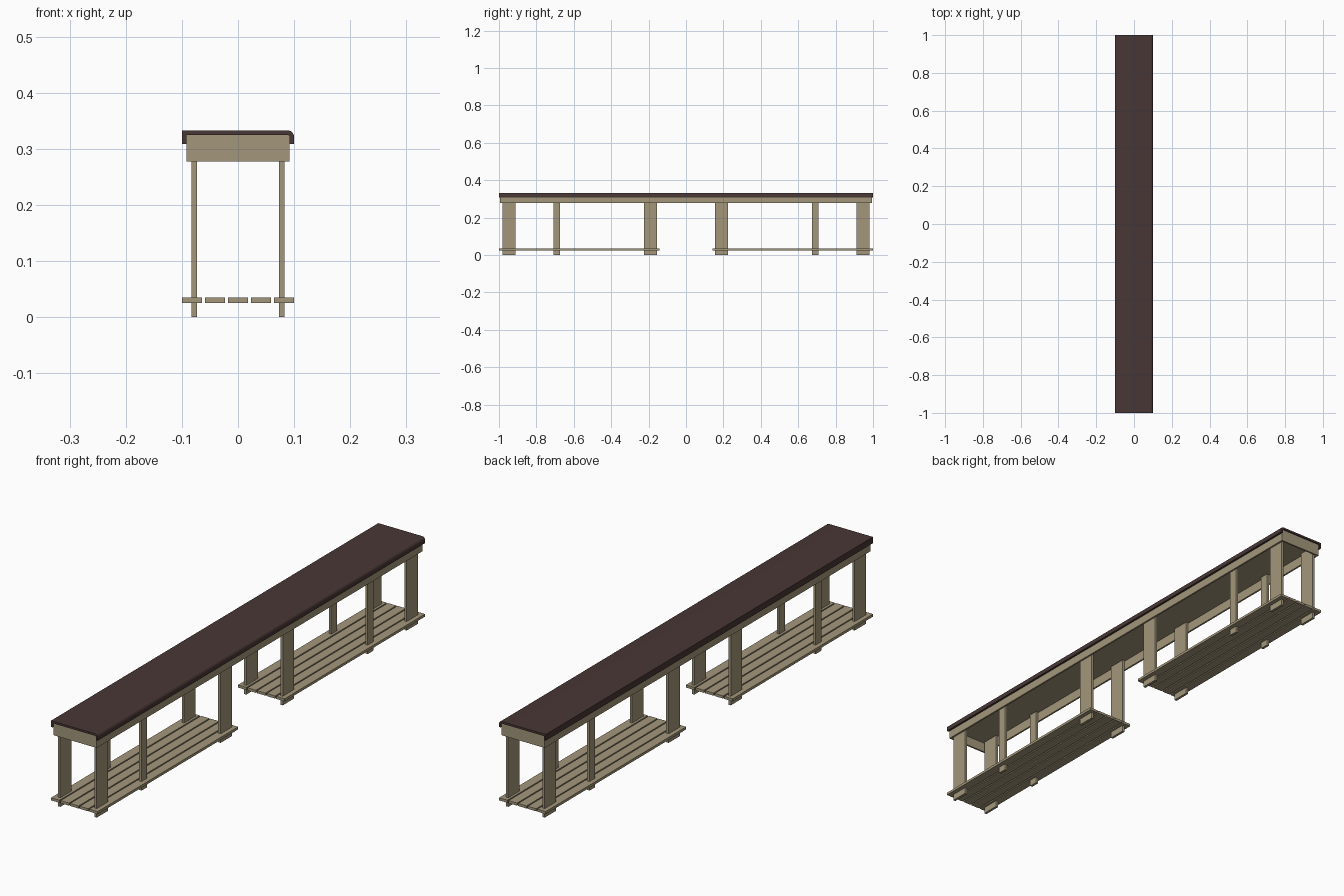
import bpy, bmesh, math

if "Cube" in bpy.data.objects:
    bpy.data.objects.remove(bpy.data.objects["Cube"])

def material(name, rgb):
    m = bpy.data.materials.new(name)
    m.diffuse_color = (*rgb, 1)
    m.use_nodes = True
    m.node_tree.nodes["Principled BSDF"].inputs["Base Color"].default_value = m.diffuse_color
    return m

WOOD = material("pale_wood", (0.37, 0.31, 0.20))
DARK = material("dark_top", (0.065, 0.038, 0.035))

def finish(name, bm, mat):
    bmesh.ops.recalc_face_normals(bm, faces=bm.faces)
    me = bpy.data.meshes.new(name)
    bm.to_mesh(me)
    bm.free()
    me.materials.append(mat)
    ob = bpy.data.objects.new(name, me)
    bpy.context.collection.objects.link(ob)
    return ob

def box(name, x, y, z, mat=WOOD):
    """Box from (min, max) ranges on each axis."""
    bm = bmesh.new()
    bmesh.ops.create_cube(bm, size=1)
    for v in bm.verts:
        for i, (a, b) in enumerate((x, y, z)):
            v.co[i] = (a + b) / 2 + v.co[i] * (b - a)
    return finish(name, bm, mat)

# dark lid: channel profile with a rounded right edge, extruded along y
def arc(r, cx, cz, steps=6):
    return [(cx + r * math.cos(t), cz + r * math.sin(t))
            for t in (i * math.pi / 2 / steps for i in range(steps + 1))]

outer = [(-0.1, 0.309), (-0.1, 0.333)] + arc(0.012, 0.088, 0.321)[::-1] + [(0.1, 0.309)]
inner = [(0.092, 0.309)] + arc(0.004, 0.088, 0.321) + [(-0.092, 0.325), (-0.092, 0.309)]
bm = bmesh.new()
face = bm.faces.new([bm.verts.new((x, -1, z)) for x, z in outer + inner])
ext = bmesh.ops.extrude_face_region(bm, geom=[face])
for v in ext["geom"]:
    if isinstance(v, bmesh.types.BMVert):
        v.co.y = 1
lid = finish("lid", bm, DARK)
bpy.context.view_layer.objects.active = lid
lid.select_set(True)
bpy.ops.object.shade_smooth_by_angle(angle=math.radians(35))

# under-lid panel
box("under_panel", (-0.085, 0.085), (-0.988, 0.988), (0.315, 0.325))

for s, side in ((-1, "left"), (1, "right")):
    # long apron board
    box(f"{side}_apron", sorted((s * 0.085, s * 0.092)), (-0.995, 0.995), (0.277, 0.325))
    # legs: wide at the ends and middle, narrow between
    for e, end in ((-1, "front"), (1, "back")):
        for y, half, kind in ((0.947, 0.035, "outer"), (0.691, 0.017, "narrow"), (0.19, 0.035, "inner")):
            box(f"{end}_{side}_{kind}_leg", sorted((s * 0.073, s * 0.083)),
                (e * y - half, e * y + half), (0, 0.315))

for e, end in ((-1, "front"), (1, "back")):
    # end apron board
    box(f"{end}_apron", (-0.085, 0.085), sorted((e * 0.988, e * 0.995)), (0.277, 0.325))
    # slatted lower shelf
    for i in range(5):
        x = (i - 2) * 0.041
        box(f"{end}_shelf_slat_{i + 1}", (x - 0.018, x + 0.018),
            sorted((e * 0.142, e * 1.0)), (0.025, 0.035))
